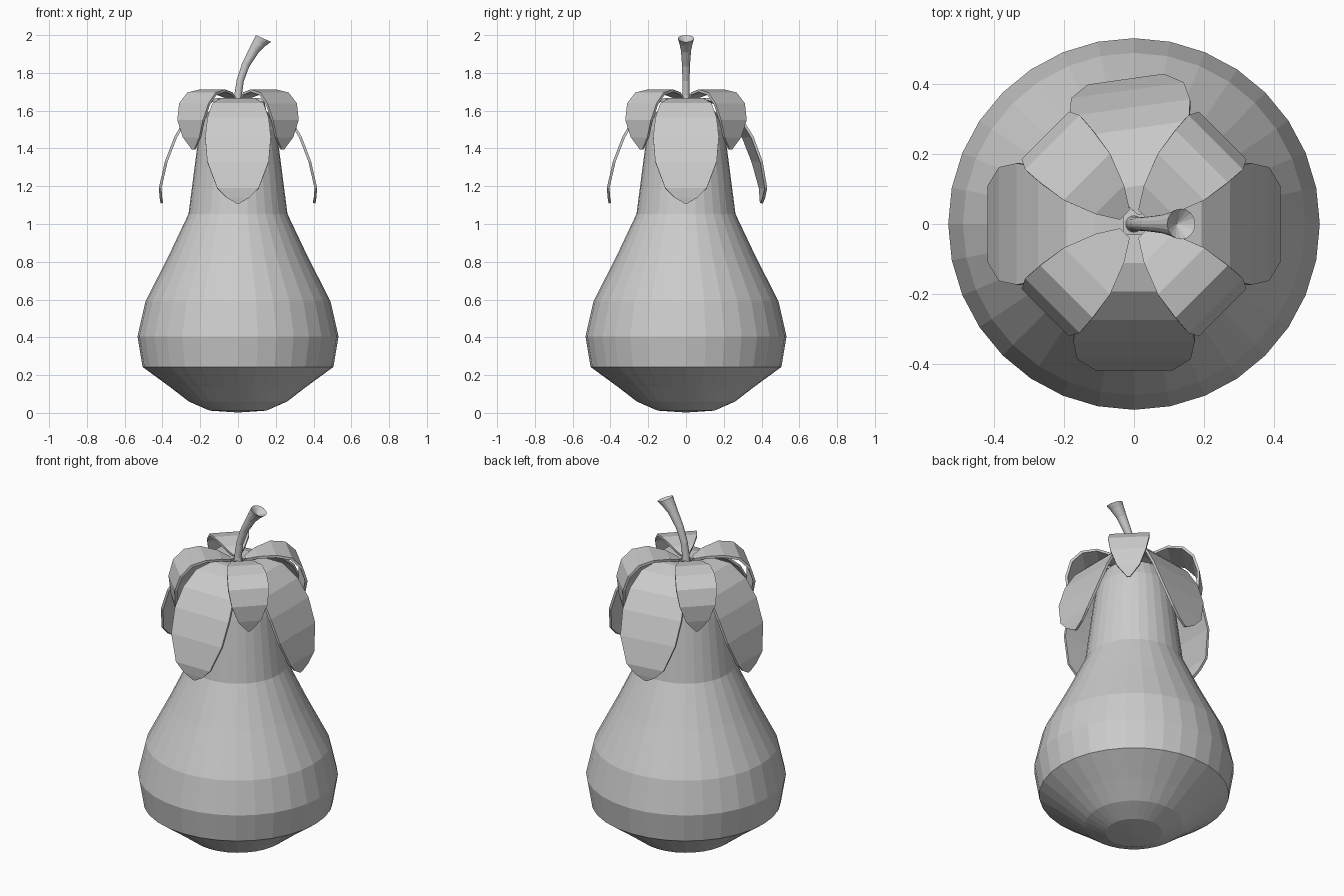
import bpy, math
from mathutils import Vector

if "Cube" in bpy.data.objects:
    bpy.data.objects.remove(bpy.data.objects["Cube"])


def make_object(name, verts, faces):
    mesh = bpy.data.meshes.new(name)
    mesh.from_pydata(verts, [], faces)
    mesh.update()
    ob = bpy.data.objects.new(name, mesh)
    bpy.context.collection.objects.link(ob)
    return ob


def loft(name, rings, start, end):
    """Skin equal rings bottom to top, closing both ends with a fan to a point."""
    n = len(rings[0])
    verts = [v for r in rings for v in r] + [start, end]
    a, b, last = len(verts) - 2, len(verts) - 1, (len(rings) - 1) * n
    faces = []
    for i in range(n):
        j = (i + 1) % n
        for k in range(0, last, n):
            faces.append((k + i, k + j, k + n + j, k + n + i))
        faces += [(a, j, i), (b, last + i, last + j)]
    return make_object(name, verts, faces)


def ring(centre, radius, tilt, n):
    """Circle whose axis leans from +z towards +x by the tilt angle."""
    u = Vector((math.cos(tilt), 0, -math.sin(tilt)))
    w = Vector((0, 1, 0))
    return [Vector(centre) + radius * (math.cos(t) * u + math.sin(t) * w)
            for t in (2 * math.pi * i / n for i in range(n))]


# Pear body
profile = [(0.15, 0.012), (0.26, 0.06), (0.36, 0.137), (0.505, 0.243), (0.532, 0.405),
           (0.49, 0.59), (0.368, 0.83), (0.262, 1.053), (0.217, 1.40), (0.20, 1.50),
           (0.16, 1.59), (0.09, 1.635)]
loft("pear_body", [ring((0, 0, z), r, 0, 32) for r, z in profile],
     Vector((0, 0, 0.002)), Vector((0, 0, 1.645)))

# Bent, flared stem with a hollowed tip: x, z, radius, lean in degrees
path = [(0, 1.62, 0.026, 0), (0.0, 1.68, 0.02, 3), (0.012, 1.76, 0.019, 12),
        (0.04, 1.84, 0.021, 20), (0.085, 1.92, 0.027, 25), (0.115, 1.96, 0.036, 26),
        (0.135, 1.982, 0.044, 24)]
loft("stem", [ring((x, 0, z), r, math.radians(d), 16) for x, z, r, d in path],
     Vector((0, 0, 1.62)), Vector((0.122, 0, 1.955)))


def leaf(name, stations, angle, shift=0.0):
    """Arching leaf; stations are distance out, height, half width."""
    verts, faces = [], []
    for r, z, w in stations:
        verts += [(r, -w, z), (r, w, z)]
    for i in range(0, len(verts) - 2, 2):
        faces.append((i, i + 2, i + 3, i + 1))
    ob = make_object(name, verts, faces)
    ob.rotation_euler.z = math.radians(angle)
    ob.location.x = shift
    solid = ob.modifiers.new("thickness", 'SOLIDIFY')
    solid.thickness = 0.014
    solid.offset = 0


long_leaf = [(0.03, 1.655, 0.02), (0.11, 1.66, 0.09), (0.19, 1.635, 0.135),
             (0.27, 1.56, 0.162), (0.33, 1.46, 0.174), (0.38, 1.33, 0.163),
             (0.412, 1.19, 0.11), (0.408, 1.14, 0.06), (0.403, 1.11, 0.008)]
short_leaf = [(0.04, 1.665, 0.02), (0.10, 1.69, 0.058), (0.19, 1.706, 0.094),
              (0.27, 1.69, 0.106), (0.325, 1.635, 0.11), (0.352, 1.55, 0.096),
              (0.345, 1.46, 0.062), (0.33, 1.395, 0.008)]

# Four long drooping leaves, the back one slightly turned
for label, angle, shift in (("right", 0, 0), ("back", 98, 0.035), ("left", 180, 0), ("front", 270, 0)):
    leaf("long_leaf_" + label, long_leaf, angle, shift)

# Four short upper leaves between them
for i in range(4):
    leaf(f"short_leaf_{i + 1}", short_leaf, 45 + 90 * i)
